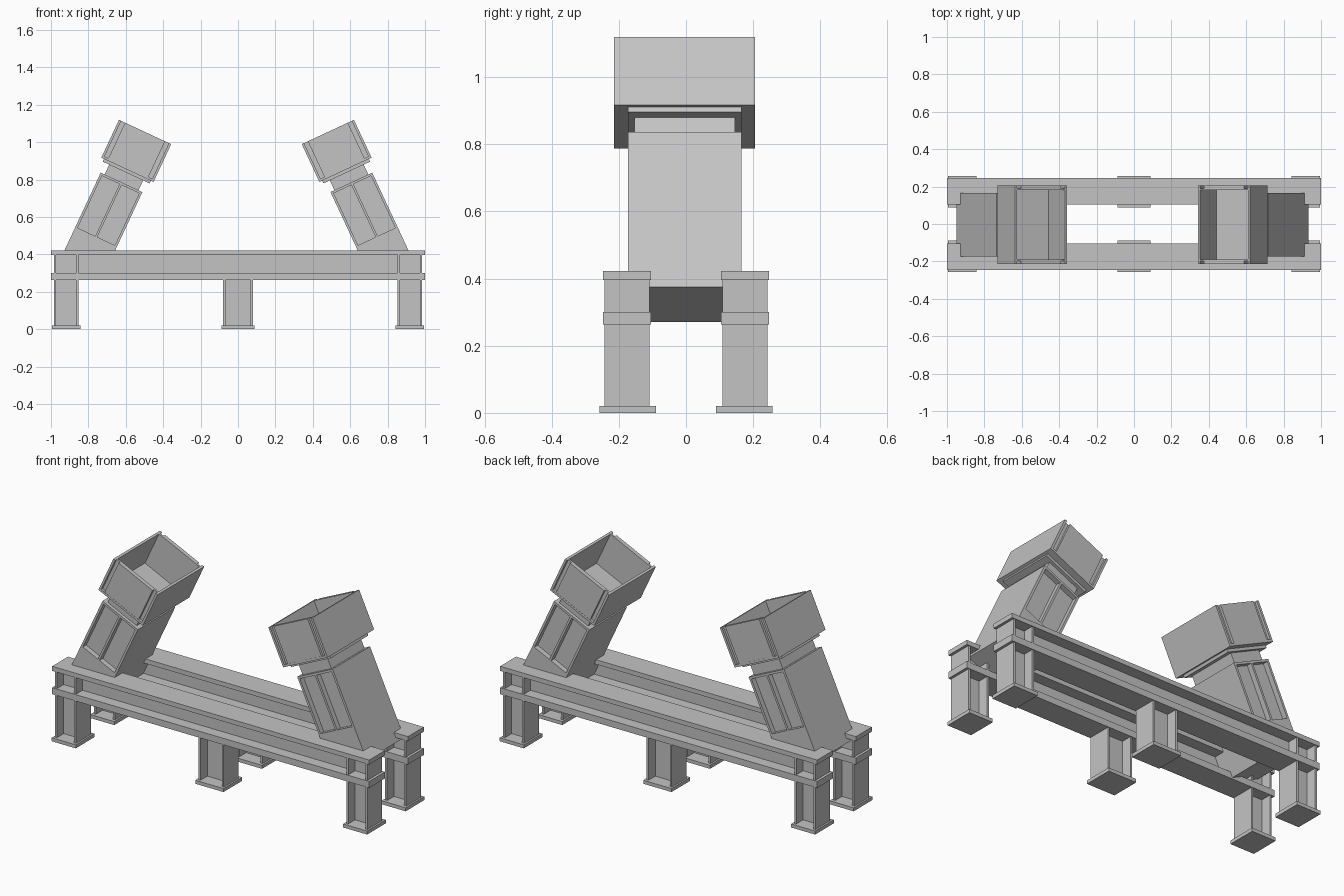
import bpy, bmesh, math
from mathutils import Matrix, Vector

default = bpy.data.objects.get("Cube")
if default:
    bpy.data.objects.remove(default, do_unlink=True)

steel = bpy.data.materials.new("steel_grey")
steel.use_nodes = True
GREY = (0.55, 0.55, 0.55, 1)
steel.diffuse_color = GREY
steel.node_tree.nodes["Principled BSDF"].inputs["Base Color"].default_value = GREY


def build(name, boxes, matrix=Matrix()):
    """Make one object from boxes given as (x range, y range, z range)."""
    bm = bmesh.new()
    for ranges in boxes:
        size = [hi - lo for lo, hi in ranges]
        mid = Vector([(hi + lo) / 2 for lo, hi in ranges])
        bmesh.ops.create_cube(bm, size=1, matrix=Matrix.Translation(mid) @ Matrix.Diagonal((*size, 1)))
    mesh = bpy.data.meshes.new(name)
    bm.to_mesh(mesh)
    bm.free()
    mesh.materials.append(steel)
    obj = bpy.data.objects.new(name, mesh)
    obj.matrix_world = matrix
    bpy.context.collection.objects.link(obj)


def span(mid, width):
    return (mid - width / 2, mid + width / 2)


def h_post(x, y, width, depth, z, t=0.012):
    """H-section post: two flanges facing x joined by a web."""
    return [(span(x - (width - t) / 2, t), span(y, depth), z),
            (span(x + (width - t) / 2, t), span(y, depth), z),
            (span(x, width - 2 * t), span(y, t), z)]


# Base frame: two I-beams, each on three H-section legs
BEAM_Y, BEAM_W, LEG_D = 0.175, 0.143, 0.134
LOW, SHELF, UNDER, DECK = 0.263, 0.30, 0.396, 0.422
for side, s in (("front", -1), ("back", 1)):
    y = s * BEAM_Y
    build(side + "_beam", [
        ((-1, 1), span(y, BEAM_W), (LOW, SHELF)),
        ((-1, 1), span(y, BEAM_W), (UNDER, DECK)),
        ((-0.853, 0.853), span(y, 0.015), (SHELF, UNDER))])
    for place, x, width in (("right", -0.919, 0.132), ("middle", 0, 0.158), ("left", 0.919, 0.132)):
        tag = f"{side}_{place}"
        build(tag + "_leg", h_post(x, y, width, LEG_D, (0.02, LOW)))
        build(tag + "_foot", [(span(x, width + 0.02), span(s * 0.1735, 0.168), (0, 0.02))])
        if x:
            build(tag + "_beam_stub", h_post(x, y, width, LEG_D, (SHELF, UNDER)))

# Leaning arms, described upright with their foot at the local origin
W, D, T = 0.123, 0.169, 0.013          # arm half width, half depth, plate
CORE, SILL, TOP = 0.139, 0.19, 0.51    # recess plane, recess bottom, arm top
BW, BD, B0, B1 = 0.154, 0.21, 0.584, 0.807  # bucket half sizes and heights

arm = [((-W, W), (-D, D), (0, SILL)),
       ((-W + T, W - T), (-CORE, CORE), (SILL, TOP - T)),
       ((-W, W), (-D, D), (TOP - T, TOP))]
arm += [(span(s * (W - T / 2), T), (-D, D), (SILL, TOP - T)) for s in (-1, 1)]
for near, far in ((-D, -CORE), (CORE, D)):
    arm.append((span(0, 0.012), (near, far), (SILL, TOP - T)))

neck = [((-0.1, 0.1), (-0.15, 0.15), (TOP, 0.568)),
        ((-0.138, 0.138), (-D, D), (0.568, B0))]

bucket = [((-BW, BW), (-BD, BD), (B0, B0 + T))]
for s in (-1, 1):
    bucket.append((span(s * (BW - T / 2), T), (-BD, BD), (B0 + T, B1)))
    bucket.append(((-BW + T, BW - T), span(s * 0.19, 0.01), (B0 + T, B1)))
    bucket.append(((-0.118, 0.118), span(s * 0.202, 0.014), (B0 + T, B1)))

for side, x, lean in (("left", 0.8215, -25), ("right", -0.838, 25)):
    pose = Matrix.Translation((x, -0.004, 0.323)) @ Matrix.Rotation(math.radians(lean), 4, 'Y')
    for part, boxes in (("arm", arm), ("neck", neck), ("bucket", bucket)):
        build(f"{side}_{part}", boxes, pose)
